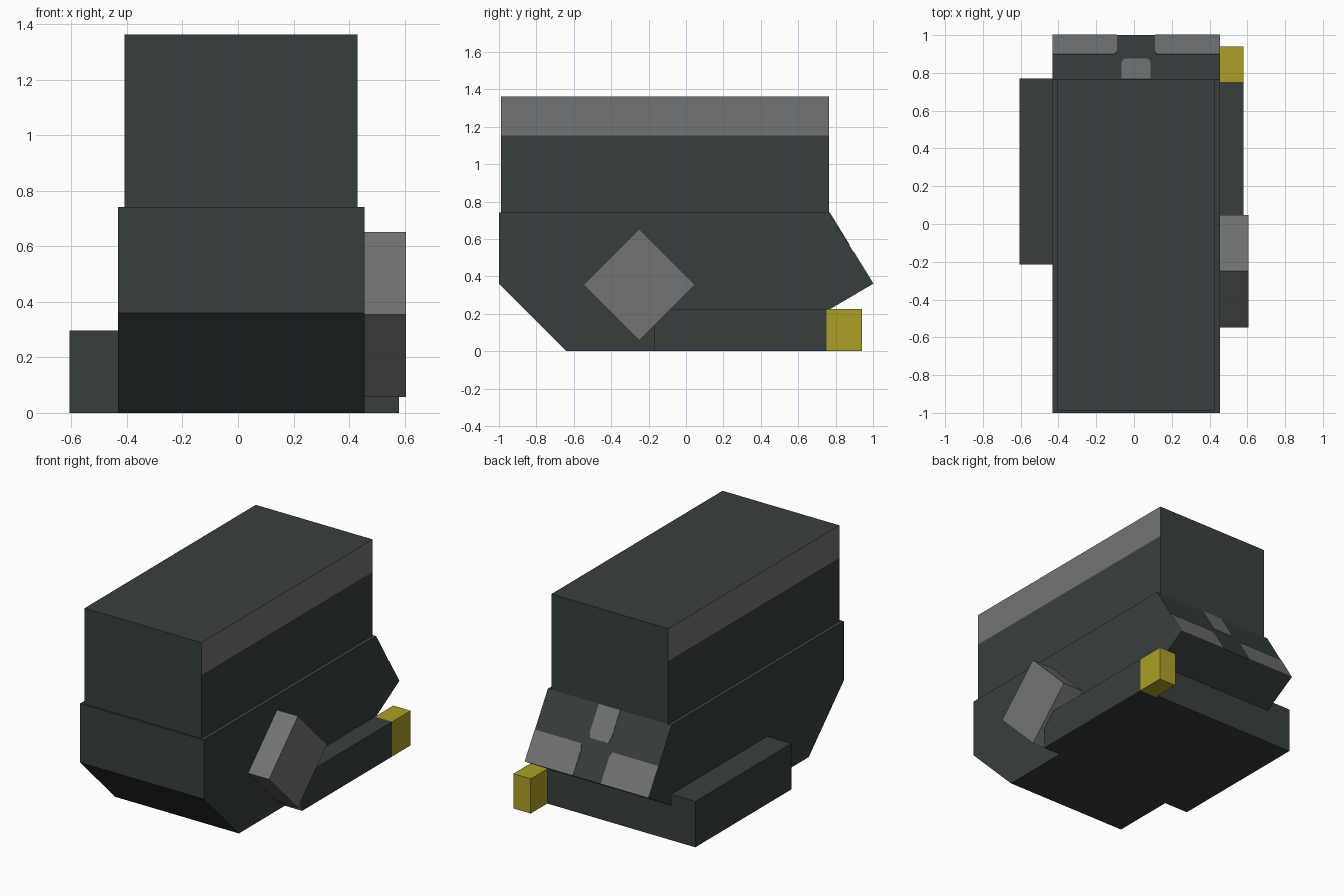
import bpy, bmesh
from mathutils import Vector

cube = bpy.data.objects.get("Cube")
if cube:
    bpy.data.objects.remove(cube, do_unlink=True)


def material(name, rgb):
    m = bpy.data.materials.new(name)
    m.use_nodes = True
    m.diffuse_color = (*rgb, 1)
    m.node_tree.nodes["Principled BSDF"].inputs["Base Color"].default_value = (*rgb, 1)
    return m


SLATE = material("dark slate", (0.039, 0.049, 0.049))
GREY = material("mid grey", (0.165, 0.171, 0.178))
YELLOW = material("mustard yellow", (0.41, 0.35, 0.019))


def finish(name, bm, *mats):
    bmesh.ops.recalc_face_normals(bm, faces=bm.faces)
    mesh = bpy.data.meshes.new(name)
    bm.to_mesh(mesh)
    bm.free()
    for m in mats:
        mesh.materials.append(m)
    ob = bpy.data.objects.new(name, mesh)
    bpy.context.collection.objects.link(ob)
    return ob


def extrude(points, offset):
    """Solid made by sweeping a flat outline along an offset."""
    bm = bmesh.new()
    face = bm.faces.new([bm.verts.new(p) for p in points])
    new = bmesh.ops.extrude_face_region(bm, geom=[face])["geom"]
    bmesh.ops.translate(bm, vec=offset, verts=[v for v in new if isinstance(v, bmesh.types.BMVert)])
    # extruding keeps the first face only when needed, so close any open end
    edges = [e for e in bm.edges if e.is_boundary]
    if edges:
        bmesh.ops.holes_fill(bm, edges=edges)
    return bm


def side_prism(x0, x1, profile):
    return extrude([(x0, y, z) for y, z in profile], Vector((x1 - x0, 0, 0)))


def box(x0, x1, y0, y1, z0, z1):
    return side_prism(x0, x1, [(y0, z0), (y1, z0), (y1, z1), (y0, z1)])


# Lower hull with sloped ends
LEFT, RIGHT = 0.455, -0.432
top_edge, nose = Vector((0, 0.765, 0.742)), Vector((0, 1, 0.36))
finish("lower_body", side_prism(RIGHT, LEFT, [
    (-0.64, 0), (0.77, 0), (0.77, 0.225), nose.yz, top_edge.yz, (-1, 0.742), (-1, 0.36)]), SLATE)

# Upper block, with a grey band along the top of both long sides
STRIPE = 1.152
upper = box(-0.408, 0.43, -0.988, 0.765, 0.742, 1.362)
bmesh.ops.bisect_plane(upper, geom=upper.verts[:] + upper.edges[:] + upper.faces[:],
                       plane_co=(0, 0, STRIPE), plane_no=(0, 0, 1))
upper.normal_update()
for f in upper.faces:
    if abs(f.normal.x) > 0.5 and f.calc_center_median().z > STRIPE:
        f.material_index = 1
finish("upper_body", upper, SLATE, GREY)

# Side boxes and the yellow end block
finish("right_side_box", box(-0.606, RIGHT, -0.215, 0.77, 0, 0.297), SLATE)
finish("left_side_box", box(LEFT, 0.579, -0.17, 0.752, 0, 0.225), SLATE)
finish("yellow_end_block", box(LEFT, 0.579, 0.752, 0.94, 0, 0.225), YELLOW)

# Diamond block on the left side
cy, cz, r = -0.25, 0.355, 0.297
finish("diamond_block", side_prism(LEFT, 0.605, [
    (cy - r, cz), (cy, cz - r), (cy + r, cz), (cy, cz + r)]), GREY)

# Thin plates on the sloped back, with clipped corners
slope = nose - top_edge
outward = Vector((0, -slope.z, slope.y)).normalized()


def back_plate(name, outline):
    pts = [top_edge + slope * t + Vector((x, 0, 0)) for x, t in outline]
    finish(name, extrude(pts, outward * 0.003), GREY)


CX, CT = 0.014, 0.07
LOW = 0.56
for name, outer, inner, s in (("right", RIGHT, -0.09, -1), ("left", LEFT, 0.11, 1)):
    back_plate(name + "_back_plate", [
        (outer, LOW), (inner + s * CX, LOW), (inner, LOW + CT), (inner, 1), (outer, 1)])
back_plate("centre_back_plate", [
    (-0.066, 0), (0.088, 0), (0.088, 0.46 - CT), (0.088 - CX, 0.46),
    (-0.066 + CX, 0.46), (-0.066, 0.46 - CT)])
